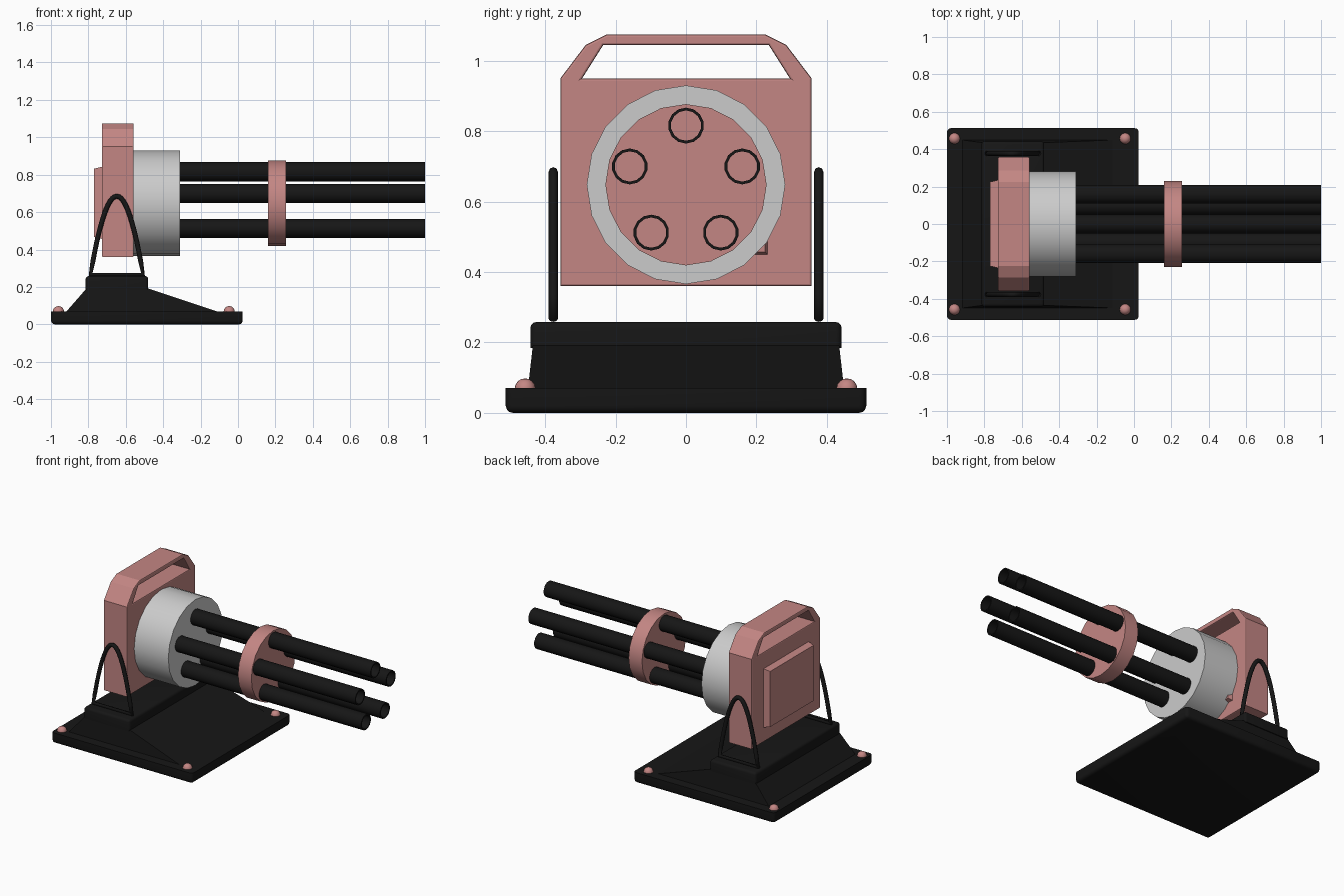
import bpy, bmesh
from math import sin, cos, pi, radians
from mathutils import Matrix

if "Cube" in bpy.data.objects:
    bpy.data.objects.remove(bpy.data.objects["Cube"])

AXIS_Z = 0.648


def material(name, rgb):
    m = bpy.data.materials.new(name)
    m.diffuse_color = (*rgb, 1)
    m.use_nodes = True
    m.node_tree.nodes["Principled BSDF"].inputs["Base Color"].default_value = m.diffuse_color
    return m


BLACK = material("black_metal", (0.008, 0.008, 0.008))
PINK = material("pink_paint", (0.55, 0.24, 0.23))


def finish(name, bm, mat=None, smooth=False):
    bmesh.ops.recalc_face_normals(bm, faces=bm.faces)
    me = bpy.data.meshes.new(name)
    bm.to_mesh(me)
    bm.free()
    ob = bpy.data.objects.new(name, me)
    bpy.context.collection.objects.link(ob)
    if mat:
        me.materials.append(mat)
    if smooth:
        bpy.ops.object.select_all(action='DESELECT')
        ob.select_set(True)
        bpy.context.view_layer.objects.active = ob
        bpy.ops.object.shade_smooth_by_angle(angle=radians(35))
    return ob


def loft(rings, caps=True, closed=False):
    """Skin a list of equal-length point rings."""
    bm = bmesh.new()
    vs = [[bm.verts.new(p) for p in r] for r in rings]
    pairs = list(zip(vs, vs[1:])) + ([(vs[-1], vs[0])] if closed else [])
    for a, b in pairs:
        for i in range(len(a)):
            j = (i + 1) % len(a)
            bm.faces.new((a[i], a[j], b[j], b[i]))
    if caps:
        bm.faces.new(vs[0][::-1])
        bm.faces.new(vs[-1])
    return bm


def rect(x0, x1, y, z):
    return [(x0, -y, z), (x1, -y, z), (x1, y, z), (x0, y, z)]


def circle(x, r, n, cy=0, cz=AXIS_Z):
    return [(x, cy + r * sin(2 * pi * i / n), cz + r * cos(2 * pi * i / n)) for i in range(n)]


def bevel(bm, test, width, segments):
    edges = [e for e in bm.edges if test(e)]
    bmesh.ops.bevel(bm, geom=edges, offset=width, segments=segments, profile=0.5, affect='EDGES')


# base plate: crisp top rim, rounded corners and underside
bm = loft([rect(-1, 0.025, 0.512, 0), rect(-1, 0.025, 0.512, 0.07)])
bevel(bm, lambda e: min(v.co.z for v in e.verts) < 0.01, 0.02, 3)
finish("base_plate", bm, BLACK, True)

# sloped pedestal with raised block
finish("pedestal_slope", loft([rect(-0.925, -0.085, 0.45, 0.06), rect(-0.81, -0.48, 0.435, 0.192)]), BLACK)
bm = loft([rect(-0.815, -0.48, 0.442, 0.185), rect(-0.815, -0.48, 0.442, 0.258)])
bevel(bm, lambda e: max(v.co.z for v in e.verts) > 0.25, 0.016, 3)
finish("pedestal_block", bm, BLACK, True)

# dome bolts at the plate corners
for x in (-0.96, -0.047):
    for y in (-0.457, 0.457):
        bm = bmesh.new()
        bmesh.ops.create_uvsphere(bm, u_segments=16, v_segments=8, radius=0.03,
                                  matrix=Matrix.Translation((x, y, 0.068)))
        bmesh.ops.bisect_plane(bm, geom=bm.verts[:] + bm.edges[:] + bm.faces[:], clear_inner=True,
                               plane_co=(0, 0, 0.0679), plane_no=(0, 0, 1))
        finish("corner_bolt", bm, PINK, True)

# parabolic wire arches on each side
for y in (-0.377, 0.377):
    cu = bpy.data.curves.new("side_arch", 'CURVE')
    cu.dimensions = '3D'
    cu.bevel_depth = 0.013
    cu.bevel_resolution = 2
    sp = cu.splines.new('POLY')
    n = 25
    sp.points.add(n - 1)
    for i, p in enumerate(sp.points):
        t = -1 + 2 * i / (n - 1)
        p.co = (-0.648 + 0.14 * t, y, 0.685 - 0.418 * t * t, 1)
    sp.use_cyclic_u = True
    cu.materials.append(BLACK)
    bpy.context.collection.objects.link(bpy.data.objects.new("side_arch", cu))

# housing with carry handle: flat outline with a hole, extruded along x
outline = [(0.357, 0.36), (0.357, 0.95), (0.285, 1.045), (0.225, 1.075)]
hole = [(0.295, 0.95), (0.235, 1.045)]
cu = bpy.data.curves.new("housing", 'CURVE')
cu.dimensions = '2D'
cu.fill_mode = 'BOTH'
cu.extrude = 0.079
cu.bevel_depth = 0.006
cu.bevel_resolution = 1
cu.offset = -0.006
for half in (outline, hole):
    pts = half + [(-a, b) for a, b in reversed(half)]
    sp = cu.splines.new('POLY')
    sp.points.add(len(pts) - 1)
    for p, (a, b) in zip(sp.points, pts):
        p.co = (a, b, 0, 1)
    sp.use_cyclic_u = True
    sp.use_smooth = False
cu.materials.append(PINK)
housing = bpy.data.objects.new("housing", cu)
housing.location.x = -0.643
housing.rotation_euler = (pi / 2, 0, pi / 2)
bpy.context.collection.objects.link(housing)


# raised rear panel and small front catch
def yz_rect(x, y0, y1, z0, z1):
    return [(x, y0, z0), (x, y1, z0), (x, y1, z1), (x, y0, z1)]


finish("rear_panel", loft([yz_rect(-0.77, -0.225, 0.225, 0.467, 0.832),
                           yz_rect(-0.72, -0.237, 0.237, 0.455, 0.844)]), PINK)
finish("front_catch", loft([yz_rect(-0.57, 0.17, 0.235, 0.447, 0.50),
                            yz_rect(-0.53, 0.17, 0.225, 0.457, 0.50)]), PINK)

# drum and barrel clamp disc
finish("drum", loft([circle(-0.565, 0.282, 20), circle(-0.31, 0.282, 20)]), None, True)
finish("clamp_disc", loft([circle(0.16, 0.229, 20), circle(0.257, 0.229, 20)]), PINK, True)

# five hollow barrels
for k in range(5):
    a = 2 * pi * k / 5
    c = (0.168 * sin(a), AXIS_Z + 0.168 * cos(a))
    rings = [circle(x, r, 14, *c) for x, r in ((-0.33, 0.051), (1, 0.051), (1, 0.043), (-0.33, 0.043))]
    finish("barrel", loft(rings, caps=False, closed=True), BLACK, True)
